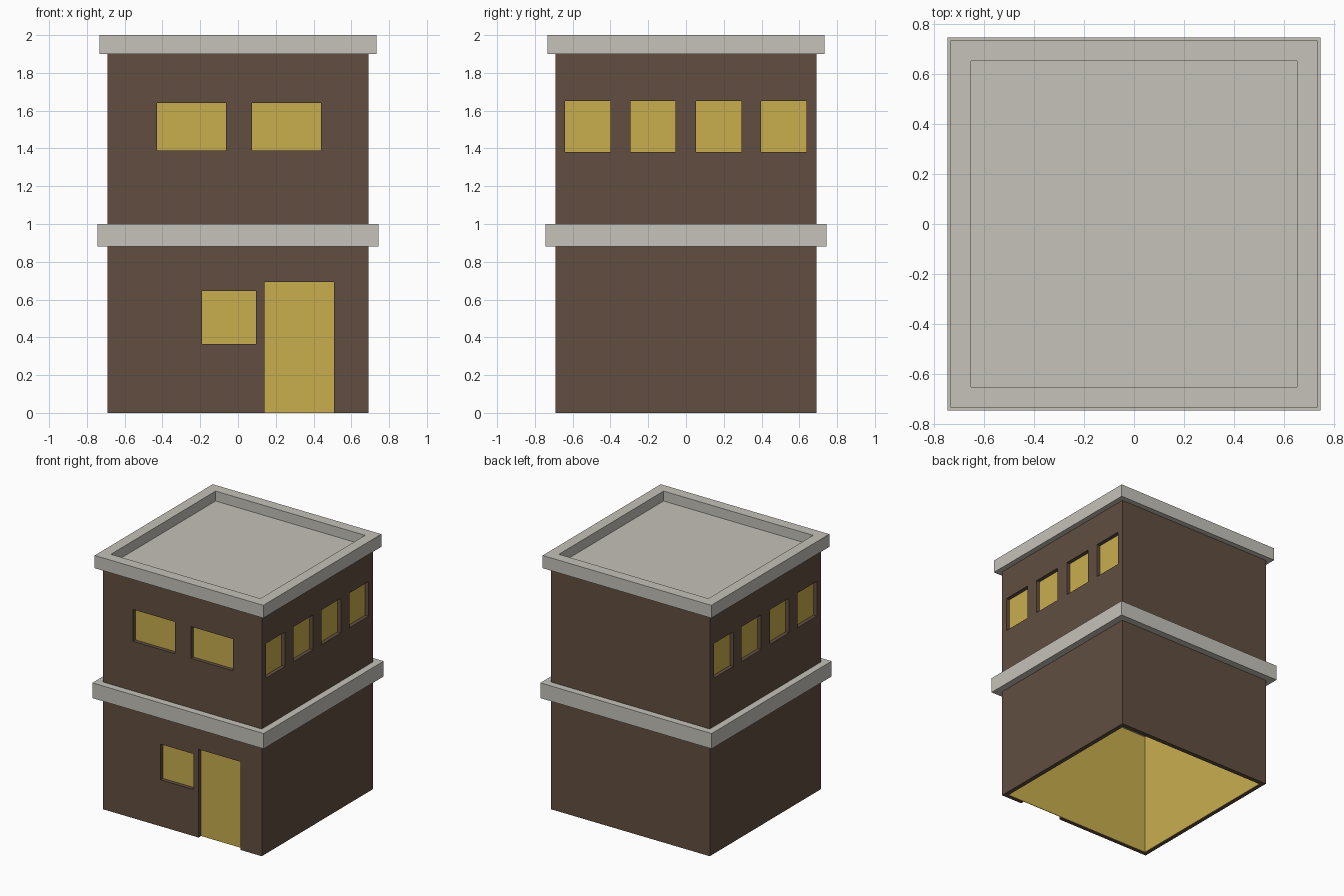
import bpy, bmesh

if "Cube" in bpy.data.objects:
    bpy.data.objects.remove(bpy.data.objects["Cube"])


def material(name, rgb):
    m = bpy.data.materials.new(name)
    m.diffuse_color = (*rgb, 1.0)
    m.use_nodes = True
    m.node_tree.nodes["Principled BSDF"].inputs["Base Color"].default_value = m.diffuse_color
    return m


BROWN = material("brown_wall", (0.120, 0.076, 0.051))
YELLOW = material("yellow_glow", (0.578, 0.423, 0.076))
GREY = material("pale_concrete", (0.558, 0.539, 0.485))


def finish(name, bm, mat):
    bmesh.ops.recalc_face_normals(bm, faces=bm.faces)
    me = bpy.data.meshes.new(name)
    bm.to_mesh(me)
    bm.free()
    me.materials.append(mat)
    ob = bpy.data.objects.new(name, me)
    bpy.context.collection.objects.link(ob)
    return ob


def boxes(name, spans, mat):
    """One object from boxes given as (x0, x1, y0, y1, z0, z1)."""
    bm = bmesh.new()
    for x0, x1, y0, y1, z0, z1 in spans:
        for v in bmesh.ops.create_cube(bm, size=1)["verts"]:
            v.co.x = x1 if v.co.x > 0 else x0
            v.co.y = y1 if v.co.y > 0 else y0
            v.co.z = z1 if v.co.z > 0 else z0
    return finish(name, bm, mat)


def ring(name, outer, inner, z0, z1, mat):
    """Square tube with mitred ends."""
    bm = bmesh.new()
    corners = [(-1, -1), (1, -1), (1, 1), (-1, 1)]
    loops = [[bm.verts.new((x * r, y * r, z)) for x, y in corners]
             for r, z in ((outer, z0), (outer, z1), (inner, z1), (inner, z0))]
    for k in range(4):
        a, b = loops[k], loops[(k + 1) % 4]
        for i in range(4):
            j = (i + 1) % 4
            bm.faces.new((a[i], a[j], b[j], b[i]))
    return finish(name, bm, mat)


# Openings: front windows and door, plus side windows cut through both sides
front = [(-0.43, -0.063, 1.39, 1.64), (0.075, 0.44, 1.39, 1.64),
         (-0.19, 0.095, 0.365, 0.645), (0.14, 0.507, -0.1, 0.693)]
side = [(-0.64, -0.40), (-0.295, -0.055), (0.053, 0.293), (0.398, 0.637)]
spans = [(x0, x1, -0.8, -0.6, z0, z1) for x0, x1, z0, z1 in front]
spans += [(-0.9, 0.9, y0, y1, 1.38, 1.652) for y0, y1 in side]

# Brown outer walls with the openings cut out
walls = ring("outer_walls", 0.69, 0.66, 0.0, 1.9, BROWN)
cutter = boxes("opening_cutter", spans, BROWN)
cutter.hide_render = True
mod = walls.modifiers.new("openings", "BOOLEAN")
mod.object = cutter
mod.operation = "DIFFERENCE"
mod.solver = "EXACT"
bpy.context.view_layer.update()
cut = bpy.data.meshes.new_from_object(
    walls.evaluated_get(bpy.context.evaluated_depsgraph_get()))
walls.modifiers.clear()
walls.data = cut
bpy.data.objects.remove(cutter)

# Yellow lining seen through windows, door and open base
ring("inner_lining", 0.659, 0.655, 0.0, 1.9, YELLOW)

# Storey band with the floor between storeys
ring("storey_band", 0.745, 0.68, 0.88, 1.0, GREY)
boxes("upper_floor", [(-0.657, 0.657, -0.657, 0.657, 0.98, 1.0)], GREY)

# Roof rim with the sunken roof deck
ring("roof_rim", 0.733, 0.65, 1.9, 2.0, GREY)
boxes("roof_deck", [(-0.655, 0.655, -0.655, 0.655, 1.895, 1.922)], GREY)
